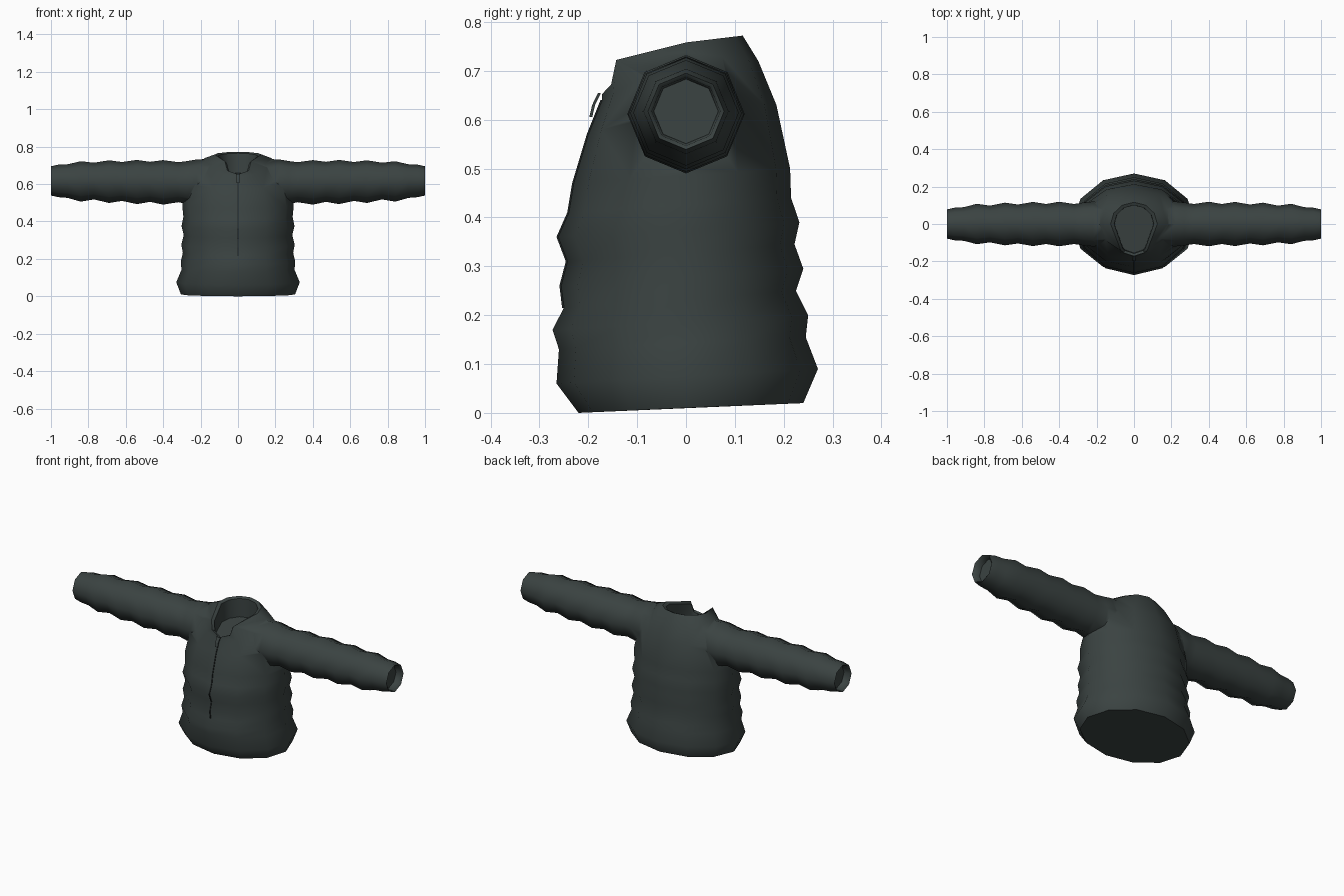
import bpy, bmesh, math
from mathutils import Vector

if "Cube" in bpy.data.objects:
    bpy.data.objects.remove(bpy.data.objects["Cube"])


def material(name, color):
    m = bpy.data.materials.new(name)
    m.diffuse_color = (*color, 1)
    m.use_nodes = True
    m.node_tree.nodes["Principled BSDF"].inputs["Base Color"].default_value = m.diffuse_color
    return m


FABRIC = material("charcoal fabric", (0.043, 0.056, 0.054))
DARK = material("dark zip", (0.014, 0.018, 0.018))


def loft(name, rings, mat):
    """Skin a list of point rings and close both ends."""
    bm = bmesh.new()
    rows = [[bm.verts.new(p) for p in r] for r in rings]
    n = len(rows[0])
    for a, b in zip(rows, rows[1:]):
        for i in range(n):
            j = (i + 1) % n
            bm.faces.new((a[i], a[j], b[j], b[i]))
    bm.faces.new(rows[0])
    bm.faces.new(rows[-1])
    bmesh.ops.recalc_face_normals(bm, faces=bm.faces)
    me = bpy.data.meshes.new(name)
    bm.to_mesh(me)
    bm.free()
    ob = bpy.data.objects.new(name, me)
    bpy.context.collection.objects.link(ob)
    me.materials.append(mat)
    return ob


def oval(zf, yf, zb, yb, rx, zs=None, angles=None, drop=()):
    """Twelve-sided ring, angle 0 at the front centre; drop sets low heights by vertex."""
    zs = (zf + zb) / 2 if zs is None else zs
    pts = []
    for i in range(12):
        k = min(i, 12 - i)
        side = 1 if i <= 6 else -1
        a = math.radians((angles or {}).get(k, 30 * k))
        c = math.cos(a)
        y = -c * (yf if c > 0 else yb)
        z = zs + abs(c) * ((zf if c > 0 else zb) - zs)
        z = dict(drop).get(k, z)
        pts.append((side * rx * math.sin(a), y, z))
    return pts


# Quilted body: front height, front depth, back height, back depth, half width
BODY = [
    (0.00, 0.220, 0.020, 0.240, 0.305), (0.06, 0.265, 0.090, 0.270, 0.330),
    (0.13, 0.260, 0.155, 0.245, 0.302), (0.17, 0.273, 0.200, 0.250, 0.306),
    (0.215, 0.250, 0.250, 0.225, 0.295), (0.26, 0.256, 0.295, 0.240, 0.303),
    (0.31, 0.243, 0.345, 0.222, 0.290), (0.36, 0.262, 0.390, 0.232, 0.302),
    (0.41, 0.240, 0.440, 0.215, 0.292), (0.47, 0.230, 0.500, 0.213, 0.298),
]
rings = [oval(*r) for r in BODY]
rings.append(oval(0.57, 0.20, 0.63, 0.185, 0.27, 0.64))
rings.append(oval(0.64, 0.172, 0.72, 0.148, 0.18, 0.738))

# Collar with a notched front and a shallow inside
tips = {1: 27, 2: 34}
rings.append(oval(0.715, 0.172, 0.772, 0.116, 0.125, 0.758, tips, {0: 0.652, 1: 0.672}))
rings.append(oval(0.705, 0.158, 0.765, 0.100, 0.106, 0.750, tips, {0: 0.646, 1: 0.666}))
rings.append(oval(0.630, 0.155, 0.660, 0.100, 0.104, 0.645, tips))
jacket = loft("jacket_body", rings, FABRIC)

# Sleeves: distance from centre, radius, centre height
SLEEVE = [
    (0.14, 0.112, 0.622), (0.22, 0.120, 0.612), (0.27, 0.115, 0.608), (0.32, 0.107, 0.610),
    (0.40, 0.119, 0.609), (0.47, 0.107, 0.612), (0.54, 0.118, 0.611), (0.62, 0.104, 0.614),
    (0.69, 0.114, 0.613), (0.77, 0.098, 0.616), (0.84, 0.108, 0.614), (0.91, 0.090, 0.616),
    (0.96, 0.087, 0.617), (1.00, 0.078, 0.617), (0.995, 0.070, 0.617), (0.96, 0.066, 0.617),
]
for side, label in ((-1, "left"), (1, "right")):
    pts = [[(side * x, r * math.sin(i * math.pi / 4), z + r * math.cos(i * math.pi / 4))
            for i in range(8)] for x, r, z in SLEEVE]
    sleeve = loft(label + "_sleeve", pts, FABRIC)
    # Join the sleeve to the body as one skin
    mod = jacket.modifiers.new("join_" + label, 'BOOLEAN')
    mod.operation = 'UNION'
    mod.solver = 'EXACT'
    mod.object = sleeve
    bpy.context.view_layer.objects.active = jacket
    bpy.ops.object.modifier_apply(modifier=mod.name)
    bpy.data.objects.remove(sleeve)

bpy.ops.object.select_all(action='DESELECT')
jacket.select_set(True)
bpy.context.view_layer.objects.active = jacket
bpy.ops.object.shade_smooth_by_angle(angle=math.radians(52))


def box_ring(y, z, w, t):
    return [(-w, y - t, z), (w, y - t, z), (w, y + t, z), (-w, y + t, z)]


# Front zip following the quilted profile
path = [(-0.2515, 0.19 + 0.025), (-0.257, 0.26), (-0.244, 0.31), (-0.263, 0.36),
        (-0.241, 0.41), (-0.231, 0.47), (-0.201, 0.57), (-0.173, 0.64)]
loft("front_zip", [box_ring(y, z, 0.003, 0.002) for y, z in path], DARK)

# Zip pull hanging below the collar notch
loft("zip_pull", [box_ring(-0.195, 0.605, 0.008, 0.003), box_ring(-0.189, 0.630, 0.009, 0.003),
                  box_ring(-0.177, 0.655, 0.012, 0.003)], FABRIC)
